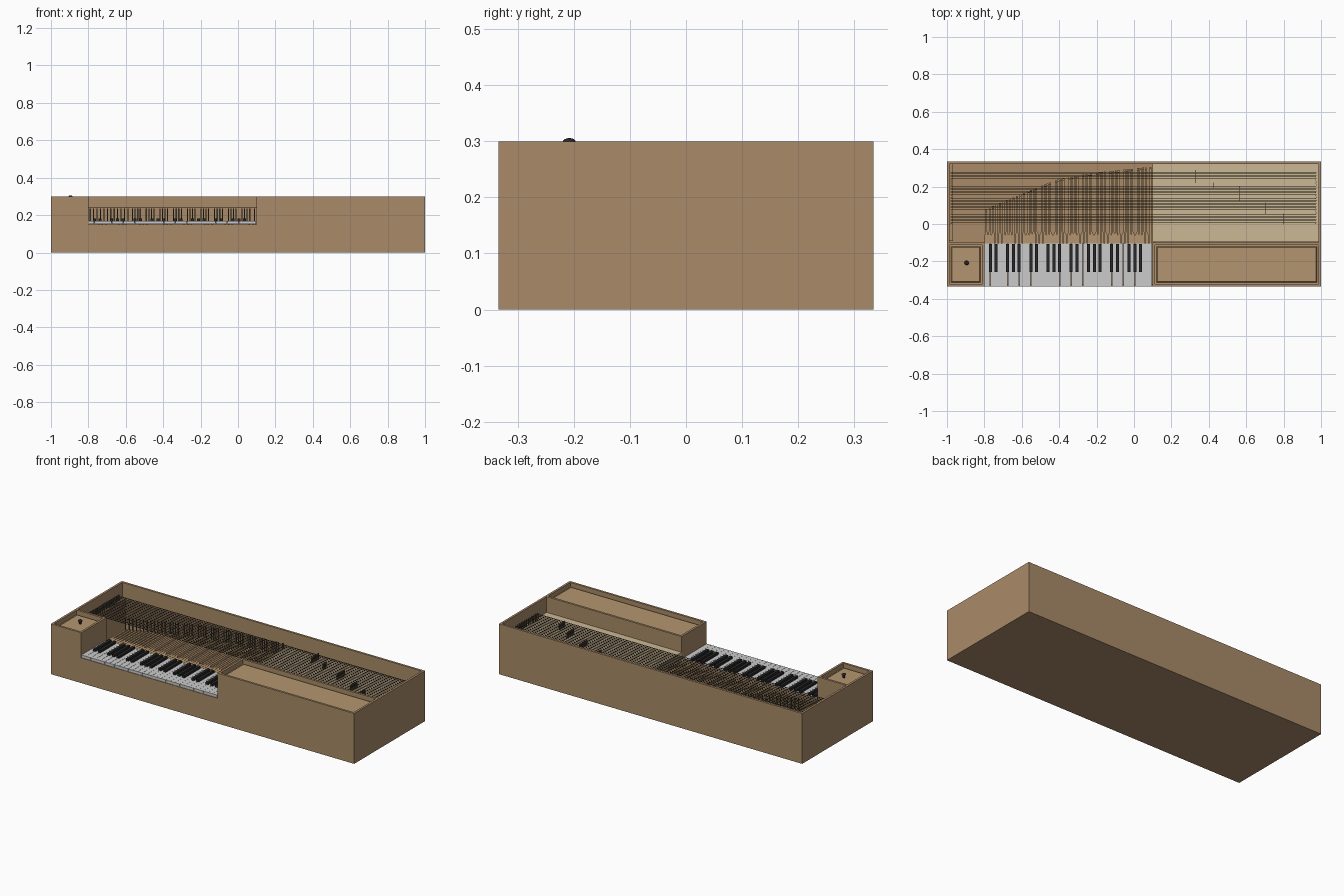
import bpy, bmesh
from mathutils import Matrix, Vector

if "Cube" in bpy.data.objects:
    bpy.data.objects.remove(bpy.data.objects["Cube"])


def material(name, rgb):
    m = bpy.data.materials.new(name)
    m.diffuse_color = (*rgb, 1)
    m.use_nodes = True
    m.node_tree.nodes["Principled BSDF"].inputs["Base Color"].default_value = m.diffuse_color
    return m


WOOD = material("case_wood", (0.40, 0.26, 0.14))
LIGHT = material("light_wood", (0.46, 0.30, 0.16))
SPRUCE = material("spruce", (0.60, 0.48, 0.30))
BLACK = material("ebony", (0.02, 0.02, 0.02))
WIRE = material("wire", (0.10, 0.08, 0.05))


def finish(bm, name, mat=None):
    bmesh.ops.recalc_face_normals(bm, faces=bm.faces)
    me = bpy.data.meshes.new(name)
    bm.to_mesh(me)
    bm.free()
    ob = bpy.data.objects.new(name, me)
    bpy.context.collection.objects.link(ob)
    if mat:
        me.materials.append(mat)
    return ob


def add_box(bm, x0, x1, y0, y1, z0, z1):
    m = Matrix.Translation(((x0 + x1) / 2, (y0 + y1) / 2, (z0 + z1) / 2))
    bmesh.ops.create_cube(bm, size=1, matrix=m @ Matrix.Diagonal((x1 - x0, y1 - y0, z1 - z0, 1)))


def add_prism(bm, pts, z0, z1):
    f = bm.faces.new([bm.verts.new((x, y, z0)) for x, y in pts])
    ext = bmesh.ops.extrude_face_region(bm, geom=[f])["geom"]
    bmesh.ops.translate(bm, vec=(0, 0, z1 - z0), verts=[v for v in ext if isinstance(v, bmesh.types.BMVert)])
    bm.faces.ensure_lookup_table()
    if not f.is_valid or len(f.link_loops if hasattr(f, "link_loops") else f.loops) == 0:
        return


def boxes(name, mat, dims):
    bm = bmesh.new()
    for d in dims:
        add_box(bm, *d)
    return finish(bm, name, mat)


# Case: floor, outer walls, low front sill under the keys
T, Y, H = 0.013, 0.334, 0.30
boxes("case_bottom", WOOD, [(-1, 1, -Y, Y, 0, 0.012)])
boxes("case_walls", WOOD, [
    (-1, 1, Y - T, Y, 0, H), (-1, -1 + T, -Y, Y, 0, H), (1 - T, 1, -Y, Y, 0, H),
    (-1, -0.8, -Y, -Y + T, 0, H), (0.098, 1, -Y, -Y + T, 0, H), (-0.8, 0.1, -Y, -Y + T, 0, 0.15)])
# Walls of the two boxes beside the keyboard
boxes("left_box_walls", WOOD, [(-0.8 - T, -0.8, -Y, -0.098, 0, H), (-1, -0.8, -0.098 - T, -0.098, 0, H)])
boxes("right_box_walls", WOOD, [(0.098, 0.098 + T, -Y, -0.098, 0, H), (0.098, 1, -0.098 - T, -0.098, 0, H)])


# Recessed lids with a chamfered raised panel
def lid(name, x0, x1, y0, y1):
    bm = bmesh.new()
    add_box(bm, x0, x1, y0, y1, 0.255, 0.272)
    top = max(bm.faces, key=lambda f: f.calc_center_median().z)
    bmesh.ops.inset_region(bm, faces=[top], thickness=0.012)
    bmesh.ops.inset_region(bm, faces=[top], thickness=0.008, depth=0.008)
    finish(bm, name, LIGHT)


lid("left_box_lid", -0.987, -0.813, -0.321, -0.111)
lid("right_box_lid", 0.111, 0.987, -0.321, -0.111)

# Knob on the left lid
bm = bmesh.new()
bmesh.ops.create_cone(bm, cap_ends=True, segments=16, radius1=0.007, radius2=0.005, depth=0.02,
                      matrix=Matrix.Translation((-0.895, -0.208, 0.286)))
bmesh.ops.create_uvsphere(bm, u_segments=16, v_segments=8, radius=0.012,
                          matrix=Matrix.Translation((-0.895, -0.208, 0.298)) @ Matrix.Diagonal((1, 1, 0.65, 1)))
for f in bm.faces:
    f.smooth = True
finish(bm, "lid_knob", BLACK)

# Soundboard with its supporting rail
boxes("soundboard", SPRUCE, [(0.098, 0.995, -0.097, 0.322, 0.17, 0.207)])
boxes("belly_rail", WOOD, [(0.098, 0.111, -0.1, 0.322, 0.012, 0.17)])

# Natural keys: C to C, four octaves
N = 29
W = 0.896 / N
X0 = -0.799
boxes("natural_keys", None, [(X0 + i * W + 0.0005, X0 + (i + 1) * W - 0.0005, -Y, -0.105, 0.152, 0.168) for i in range(N)])

# Sharps
sharps = [X0 + (i + 1) * W for i in range(N - 1) if i % 7 in (0, 1, 3, 4, 5)]
boxes("sharp_keys", BLACK, [(x - 0.008, x + 0.008, -0.256, -0.106, 0.16, 0.182) for x in sharps])


# Cranked key levers whose tips follow a rising curve
def curve_y(x):
    pts = [(-0.80, 0.075), (-0.57, 0.175), (-0.4, 0.24), (-0.25, 0.27), (0.1, 0.307)]
    for (a, ya), (b, yb) in zip(pts, pts[1:]):
        if x <= b:
            return ya + (yb - ya) * (x - a) / (b - a)
    return pts[-1][1]


K = 49
S = 0.896 / K
levers, tangents = bmesh.new(), []
for k in range(K):
    x = X0 + (k + 0.5) * S
    tx = x
    if k >= 12:                       # higher notes share strings in groups
        g = (k - 12) // 4 * 4 + 12
        mean = X0 + (min(g + 3, K - 1) + g + 1) / 2 * S
        tx = mean + (x - mean) * 0.75
    ty, h = curve_y(tx), 0.005
    add_prism(levers, [(x - 0.0085, -0.105), (x + 0.0085, -0.105), (x + 0.0085, -0.06), (tx + h, -0.04),
                       (tx + h, ty), (tx - h, ty), (tx - h, -0.04), (x - 0.0085, -0.06)], 0.15, 0.166)
    tangents.append((tx - 0.003, tx + 0.003, ty - 0.012, ty - 0.009, 0.165, 0.236))
finish(levers, "key_levers", LIGHT)
boxes("tangents", WIRE, tangents)

# Strings in pairs, with pins at both ends
strings, pins = bmesh.new(), bmesh.new()
for i in range(17):
    for d in (-0.003, 0.003):
        y = 0.006 + i * 0.0166 + d
        add_box(strings, -0.978, 0.972, y - 0.0009, y + 0.0009, 0.2385, 0.2403)
        for x, z0 in ((-0.978, 0.205), (0.972 + d, 0.2)):
            bmesh.ops.create_cone(pins, cap_ends=True, segments=6, radius1=0.0022, radius2=0.0022,
                                  depth=0.246 - z0, matrix=Matrix.Translation((x, y, (0.246 + z0) / 2)))
finish(strings, "strings", WIRE)
finish(pins, "string_pins", WIRE)
boxes("hitch_rail", WOOD, [(-0.99, -0.968, -0.09, 0.322, 0.012, 0.208)])

# Short straight bridges stepping across the soundboard
boxes("bridges", WIRE, [(x - 0.002, x + 0.002, y0, y1, 0.205, 0.243) for x, y0, y1 in (
    (0.33, 0.22, 0.29), (0.427, 0.19, 0.222), (0.565, 0.125, 0.2), (0.705, 0.05, 0.115), (0.80, -0.002, 0.055))])
